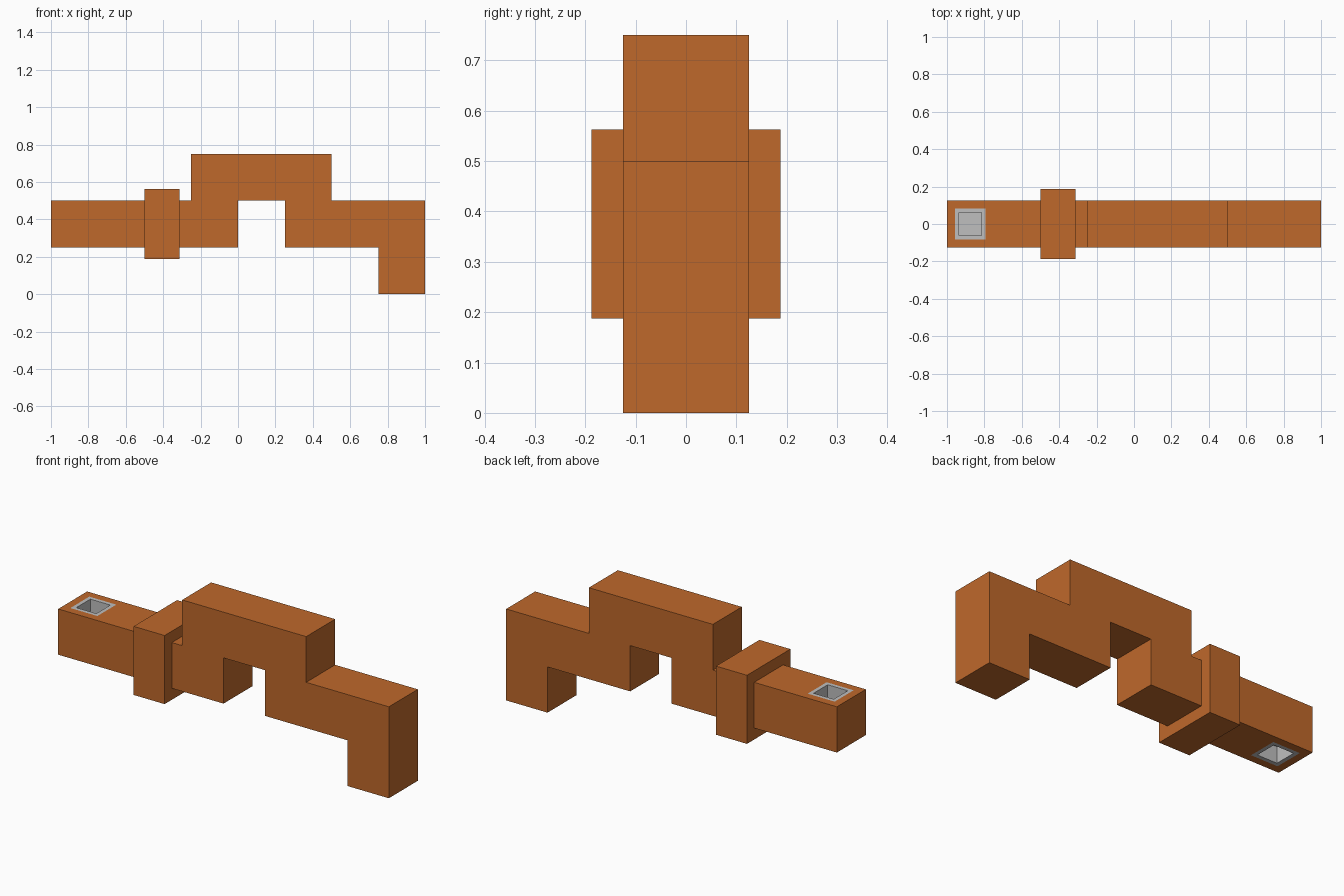
import bpy, bmesh
from mathutils import Vector

cube = bpy.data.objects.get("Cube")
if cube:
    bpy.data.objects.remove(cube)


def material(name, rgb):
    m = bpy.data.materials.new(name)
    m.use_nodes = True
    m.diffuse_color = (*rgb, 1)
    m.node_tree.nodes["Principled BSDF"].inputs["Base Color"].default_value = (*rgb, 1)
    return m


copper = material("copper_orange", (0.52, 0.14, 0.024))
grey = material("light_grey", (0.52, 0.52, 0.52))


def prism(profile, half_depth):
    """Extrude an x/z profile through y."""
    bm = bmesh.new()
    face = bm.faces.new([bm.verts.new((x, -half_depth, z)) for x, z in profile])
    new = bmesh.ops.extrude_face_region(bm, geom=[face])["geom"]
    verts = [v for v in new if isinstance(v, bmesh.types.BMVert)]
    bmesh.ops.translate(bm, verts=verts, vec=(0, 2 * half_depth, 0))
    bmesh.ops.recalc_face_normals(bm, faces=bm.faces)
    return bm


def finish(bm, name, mats):
    mesh = bpy.data.meshes.new(name)
    bm.to_mesh(mesh)
    bm.free()
    obj = bpy.data.objects.new(name, mesh)
    for m in mats:
        mesh.materials.append(m)
    bpy.context.collection.objects.link(obj)


# Stepped bar with a raised bridge and a foot at the left end
bar = prism([(-1, .25), (0, .25), (0, .5), (.25, .5), (.25, .25), (.75, .25), (.75, 0),
             (1, 0), (1, .5), (.5, .5), (.5, .75), (-.25, .75), (-.25, .5), (-1, .5)], .125)

# Square grey sockets sunk into the top and bottom of the right end
bmesh.ops.bisect_plane(bar, geom=bar.verts[:] + bar.edges[:] + bar.faces[:],
                       plane_co=(-.75, 0, 0), plane_no=(1, 0, 0))
ends = [f for f in bar.faces
        if abs(f.normal.z) > .9 and f.calc_center_median().x < -.8]
for face in ends:
    normal = Vector(face.normal)
    bmesh.ops.inset_individual(bar, faces=[face], thickness=.061)
    rim = bmesh.ops.inset_individual(bar, faces=[face], thickness=.03)["faces"]
    walls = bmesh.ops.inset_individual(bar, faces=[face], thickness=0)["faces"]
    bmesh.ops.translate(bar, verts=face.verts[:], vec=normal * -.09)
    for f in [face] + rim + walls:
        f.material_index = 1
finish(bar, "stepped_bar", [copper, grey])

# Square collar around the bar
collar = prism([(-.5, .1875), (-.3125, .1875), (-.3125, .5625), (-.5, .5625)], .1875)
finish(collar, "collar", [copper])
